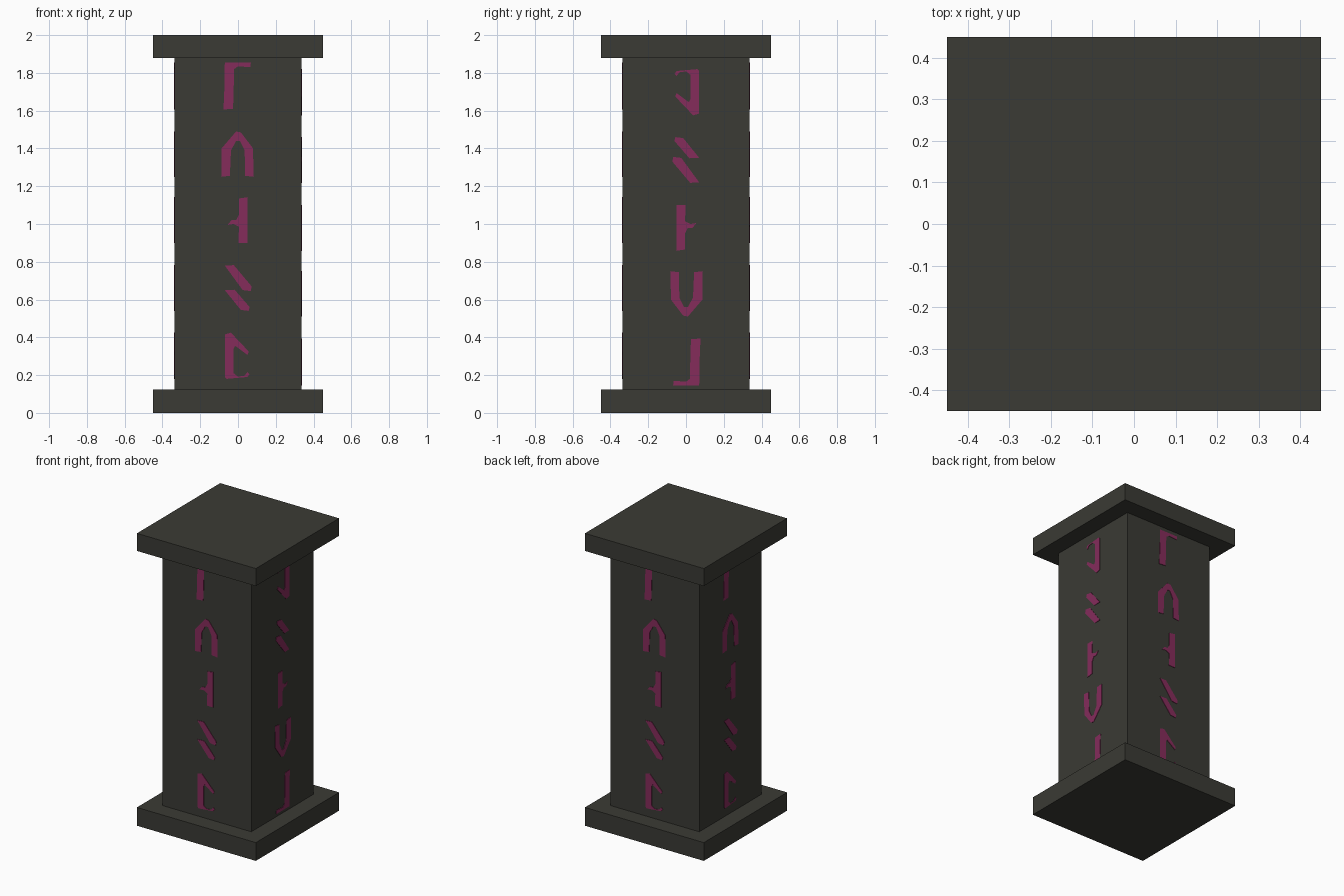
import bpy, bmesh, math
from mathutils import Matrix, Vector

if "Cube" in bpy.data.objects:
    bpy.data.objects.remove(bpy.data.objects["Cube"])


def material(name, rgb):
    m = bpy.data.materials.new(name)
    m.diffuse_color = (*rgb, 1)
    m.use_nodes = True
    m.node_tree.nodes["Principled BSDF"].inputs["Base Color"].default_value = m.diffuse_color
    return m


STONE = material("dark stone", (0.043, 0.043, 0.035))
PAINT = material("magenta paint", (0.235, 0.025, 0.105))
HALF = 0.336      # half width of the shaft
THICK = 0.003     # thickness of the painted marks


def finish(bm, name, mat):
    bmesh.ops.recalc_face_normals(bm, faces=bm.faces)
    me = bpy.data.meshes.new(name)
    bm.to_mesh(me)
    bm.free()
    me.materials.append(mat)
    ob = bpy.data.objects.new(name, me)
    bpy.context.collection.objects.link(ob)
    return ob


def block(name, half, z0, z1):
    bm = bmesh.new()
    bmesh.ops.create_cube(bm, size=1)
    for v in bm.verts:
        v.co = Vector((v.co.x * 2 * half, v.co.y * 2 * half,
                       z0 + (v.co.z + 0.5) * (z1 - z0)))
    return finish(bm, name, STONE)


# Stone parts
block("base", 0.45, 0, 0.125)
block("shaft", HALF, 0.125, 1.88)
block("cap", 0.45, 1.88, 2.0)

# Outlines of the painted marks (x, z), top to bottom
hook = [(-.07, 1.855), (.068, 1.855), (.066, 1.83), (0, 1.835), (-.02, 1.82),
        (-.026, 1.61), (-.077, 1.606), (-.072, 1.72)]
arch = [(-.087, 1.25), (-.087, 1.40), (-.01, 1.49), (.015, 1.485),
        (.08, 1.40), (.082, 1.25), (.038, 1.255), (.035, 1.39), (.01, 1.44),
        (-.01, 1.44), (-.037, 1.39), (-.043, 1.255)]
post = [(.005, 1.135), (.05, 1.142), (.05, .90), (.002, .90), (.005, .985),
        (-.025, 1.0), (-.055, .995), (-.035, 1.02), (-.01, 1.02), (.005, 1.05)]
slash_upper = [(-.07, .78), (-.022, .782), (.072, .67), (.068, .645), (.025, .65)]
slash_lower = [(-.07, .65), (-.018, .652), (.062, .56), (.056, .54), (.015, .545)]
bracket = [(-.07, .415), (-.038, .425), (.057, .325), (.05, .307),
           (-.015, .355), (-.023, .34), (-.023, .21), (0, .192), (.035, .197),
           (.05, .217), (.06, .205), (.05, .19), (-.06, .18), (-.07, .19)]
MARKS = {"hook": hook, "arch": arch, "post": post, "upper_slash": slash_upper,
         "lower_slash": slash_lower, "bracket": bracket}


# Thin plates on every side; the right side carries the column upside down
def painted_mark(name, outline, turn, flip):
    bm = bmesh.new()
    s = -1 if flip else 1
    face = bm.faces.new([bm.verts.new((s * x, -HALF, 1 + s * (z - 1)))
                         for x, z in outline])
    ext = bmesh.ops.extrude_face_region(bm, geom=[face], use_keep_orig=True)
    for v in ext["geom"]:
        if isinstance(v, bmesh.types.BMVert):
            v.co.y -= THICK
    bm.transform(Matrix.Rotation(turn, 4, 'Z'))
    finish(bm, name, PAINT)


for i, side in enumerate(("front", "right", "back", "left")):
    for mark, outline in MARKS.items():
        painted_mark(f"{side}_{mark}_mark", outline, i * math.pi / 2, side == "right")
